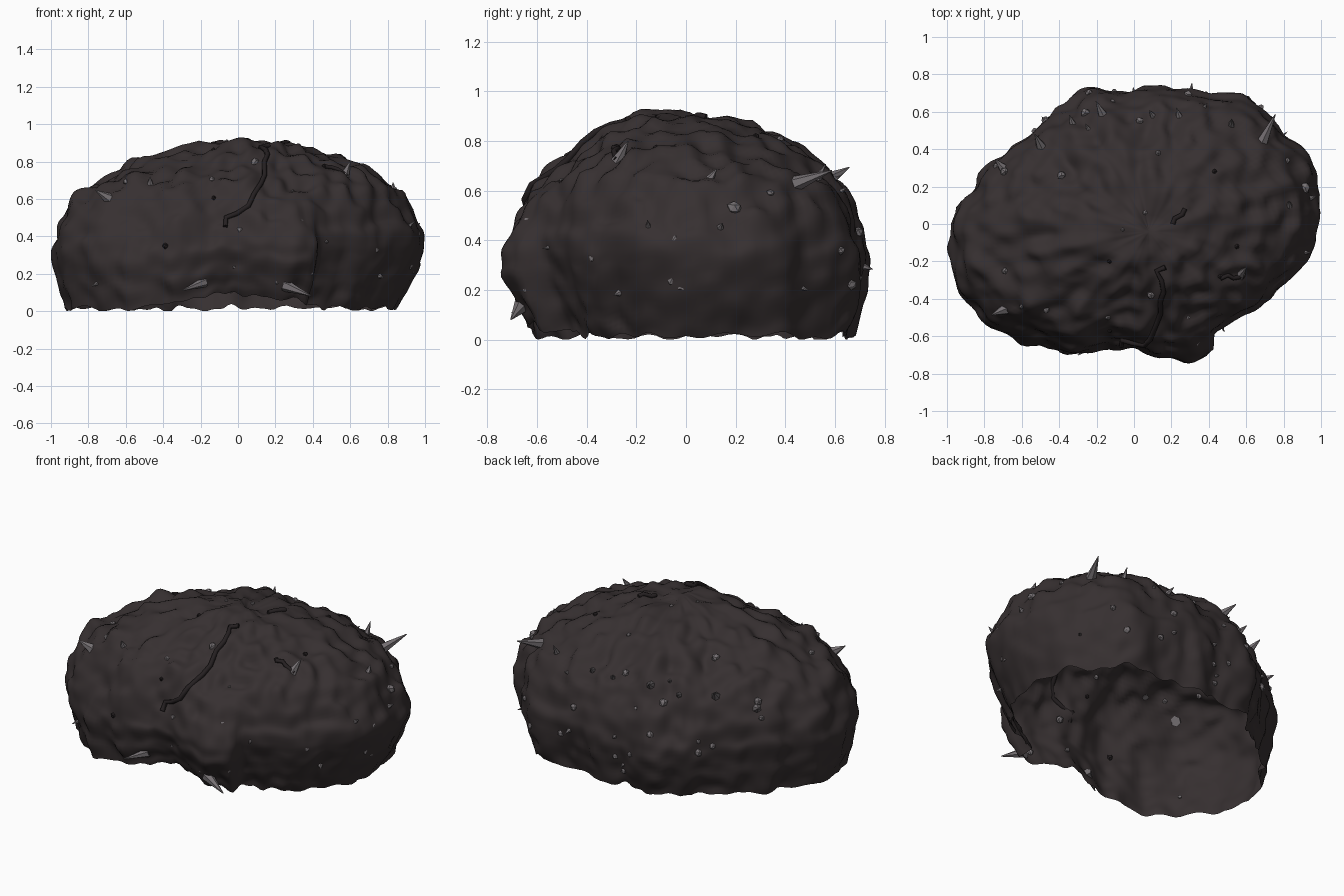
import bpy, bmesh, math, random
from mathutils import Vector, noise
from mathutils.bvhtree import BVHTree

if "Cube" in bpy.data.objects:
    bpy.data.objects.remove(bpy.data.objects["Cube"])
random.seed(7)


def make_material(name, color):
    mat = bpy.data.materials.new(name)
    mat.use_nodes = True
    mat.diffuse_color = (*color, 1)
    mat.node_tree.nodes["Principled BSDF"].inputs["Base Color"].default_value = (*color, 1)
    return mat


ROCK = make_material("dark brown rock", (0.037, 0.029, 0.030))
STONE = make_material("grey stone", (0.18, 0.163, 0.172))
DARK = make_material("dark crack", (0.018, 0.014, 0.015))

# Plan outline: angle in degrees, radius
OUTLINE = [(0, .98), (14, 1.01), (25, 1.0), (32, .95), (48, .92), (67, .78), (75, .755), (90, .73),
           (105, .755), (113, .77), (121, .745), (135, .72), (150, .78), (165, .86), (180, .975),
           (190, 1.0), (200, .99), (210, .95), (225, .88), (240, .79), (255, .7), (270, .66),
           (282, .73), (292, .83), (301, .82), (308, .72), (319, .75), (328, .83), (338, .87),
           (350, .95), (360, .98)]
# Dome profile: relative radius, height
PROFILE = [(.94, 0), (.975, .13), (1, .29), (.985, .41), (.935, .53), (.86, .63),
           (.71, .73), (.53, .81), (.28, .88), (0, .91)]


def outline(deg):
    for (a, r), (b, s) in zip(OUTLINE, OUTLINE[1:]):
        if a <= deg <= b:
            k = (deg - a) / (b - a)
            return r + (s - r) * k * k * (3 - 2 * k)


def soft_outline(deg):
    return sum(outline((deg + k) % 360) for k in range(-24, 25, 8)) / 7


def profile(t):
    u = t * (len(PROFILE) - 1)
    i = min(int(u), len(PROFILE) - 2)
    k = u - i
    pts = [Vector(PROFILE[max(0, min(j, len(PROFILE) - 1))]) for j in range(i - 1, i + 3)]
    p, q, r, s = pts
    return (q * 2 + (r - p) * k + (p * 2 - q * 5 + r * 4 - s) * k * k
            + (q * 3 - p - r * 3 + s) * k ** 3) / 2


def dome_point(deg, t):
    rel, z = profile(t)
    a = math.radians(deg)
    d = Vector((math.cos(a), math.sin(a), 0))
    # Corners of the plan soften towards the top, front and back slope in more than the ends
    fade = max(0, min(1, (z - .25) / .45))
    radius = outline(deg) * (1 - fade) + soft_outline(deg) * fade
    radius *= 1 + fade * (.03 * d.x * d.x - .08 * d.y * d.y)
    # The foot tucks in, most at the front left
    low = max(0, 1 - z / .35)
    tuck = low * (.13 * max(0, math.cos(a + math.pi / 4)) + .04 * max(0, d.y))
    p = d * (radius * (rel - tuck)) + Vector((0, 0, z))
    # Radial folds, lumps and fine roughness
    swirl = a + 0.25 * z
    folds = noise.noise(Vector((math.cos(swirl) * 5, math.sin(swirl) * 5, z * 0.8)))
    lumps = noise.noise(p * 4 + Vector((3, 1, 7)))
    fine = noise.noise(p * 11)
    wall = min(1, rel * 1.6)
    p += d * (folds * .03 + lumps * .015 + fine * .022) * wall
    p.z += (lumps * .03 + fine * .04 + folds * .02 * rel) * min(1, z * 1.5)
    # Broken lower rim, arched at the front
    arch = max(0, 1 - (p.x / .45) ** 2) if p.y < 0 else 0
    p.z = max(0, p.z + low * (.015 + .075 * arch + .04 * noise.noise(d * 8)))
    # Apex leans forward and to the left
    p.x += .08 * (1 - rel)
    p.y -= .04 * (1 - rel)
    return p


# Hollow open rock shell
SIDES, RINGS = 200, 56
bm = bmesh.new()
rings = [[bm.verts.new(dome_point(360 * i / SIDES, j / RINGS)) for i in range(SIDES)]
         for j in range(RINGS)]
apex = bm.verts.new(dome_point(0, 1))
for low, high in zip(rings, rings[1:]):
    for i in range(SIDES):
        n = (i + 1) % SIDES
        bm.faces.new((low[i], low[n], high[n], high[i]))
for i in range(SIDES):
    bm.faces.new((rings[-1][i], rings[-1][(i + 1) % SIDES], apex))
bm.normal_update()
TREE = BVHTree.FromBMesh(bm)


def finish(name, bm, mat, smooth=False):
    mesh = bpy.data.meshes.new(name)
    bm.to_mesh(mesh)
    bm.free()
    mesh.materials.append(mat)
    obj = bpy.data.objects.new(name, mesh)
    bpy.context.collection.objects.link(obj)
    for f in mesh.polygons:
        f.use_smooth = smooth


finish("rock_shell", bm, ROCK, True)


def on_top(x, y):
    return TREE.ray_cast(Vector((x, y, 3)), Vector((0, 0, -1)))[:2]


def on_side(deg, z):
    d = Vector((math.cos(math.radians(deg)), math.sin(math.radians(deg)), 0))
    return TREE.ray_cast(d * 3 + Vector((0, 0, z)), -d)[:2]


def add_spike(bm, hit, length, width, lean=(0, 0, 0)):
    pos, normal = hit
    if pos is None:
        return
    axis = (normal + Vector(lean)).normalized()
    mat = axis.to_track_quat("Z", "Y").to_matrix().to_4x4()
    mat.translation = pos + axis * length * .35
    bmesh.ops.create_cone(bm, segments=6, radius1=width, radius2=width * .08,
                          depth=length, cap_ends=True, matrix=mat)


def add_pebble(bm, hit, size, sink=0):
    pos, normal = hit
    if pos is None:
        return
    made = bmesh.ops.create_icosphere(bm, subdivisions=1, radius=size)["verts"]
    for v in made:
        v.co = v.co * random.uniform(.85, 1.15) + pos - normal * sink


# Pointed stones
bm = bmesh.new()
for x, y, length, width in [(-.5, .42, .1, .03), (-.17, .59, .1, .028),
                            (-.7, .3, .08, .03), (-.7, -.46, .09, .032), (.52, .53, .08, .02),
                            (.57, -.27, .1, .03), (.24, .58, .06, .02), (-.33, .54, .06, .02),
                            (-.47, -.46, .05, .02), (.1, .58, .05, .018), (.83, .1, .05, .018)]:
    add_spike(bm, on_top(x, y), length, width, (-.3, .3, 0))
add_spike(bm, on_side(33, .63), .19, .036, (0, .3, -.1))
add_spike(bm, on_side(253, .15), .15, .028, (-1.6, 0, 0))
add_spike(bm, on_side(292, .13), .16, .034, (1.6, 0, -.3))
for i in range(12):
    hit = on_side(random.uniform(-60, 220), random.uniform(.12, .7))
    add_spike(bm, hit, random.uniform(.03, .05), random.uniform(.01, .018))
finish("pointed_stones", bm, STONE)

# Rounded pebbles
bm = bmesh.new()
for x, y, size in [(-.39, .26, .025), (-.69, -.25, .018), (-.6, -.44, .016), (.06, .06, .013),
                   (.13, .38, .016), (.09, -.38, .022), (-.06, -.03, .012), (-.14, -.5, .016),
                   (.29, -.5, .01), (-.24, .7, .02), (.82, .34, .016)]:
    add_pebble(bm, on_top(x, y), size)
add_pebble(bm, on_side(12, .53), .03)
for i in range(14):
    hit = on_side(random.uniform(20, 160), random.uniform(.1, .7))
    add_pebble(bm, hit, random.uniform(.012, .026))
# Pebbles lodged in the inner wall
for i in range(9):
    size = random.uniform(.014, .026)
    add_pebble(bm, on_side(random.uniform(-95, 40), random.uniform(.12, .5)), size, size * .7)
finish("pebbles", bm, STONE)

# Dark pebbles
bm = bmesh.new()
add_pebble(bm, on_side(240, .35), .018)
for x, y in [(.43, .28), (-.13, -.57), (.55, -.12), (-.13, -.2), (.46, -.28)]:
    add_pebble(bm, on_top(x, y), .014)
finish("dark_pebbles", bm, DARK)


def add_crack(name, hits, width):
    curve = bpy.data.curves.new(name, "CURVE")
    curve.dimensions = "3D"
    curve.bevel_depth = width
    curve.bevel_resolution = 1
    curve.use_fill_caps = True
    line = curve.splines.new("POLY")
    line.points.add(len(hits) - 1)
    for point, (pos, normal) in zip(line.points, hits):
        point.co = (*(pos + normal * width * .5), 1)
    curve.materials.append(DARK)
    bpy.context.collection.objects.link(bpy.data.objects.new(name, curve))


# Cracks drawn over the surface
add_crack("front_crack", [on_top(x, y) for x, y in
          [(.17, -.23), (.12, -.25), (.15, -.3), (.16, -.36), (.14, -.41), (.14, -.47), (.12, -.52)]]
          + [on_side(d, z) for d, z in [(278, .62), (275, .56), (270, .52), (264, .5), (264, .45)]], .014)
add_crack("top_crack", [on_top(x, y) for x, y in
          [(.21, 0), (.22, .03), (.26, .05), (.27, .08)]], .013)
add_crack("left_crack", [on_top(x, y) for x, y in
          [(.46, -.29), (.5, -.27), (.53, -.29), (.58, -.28)]], .012)
